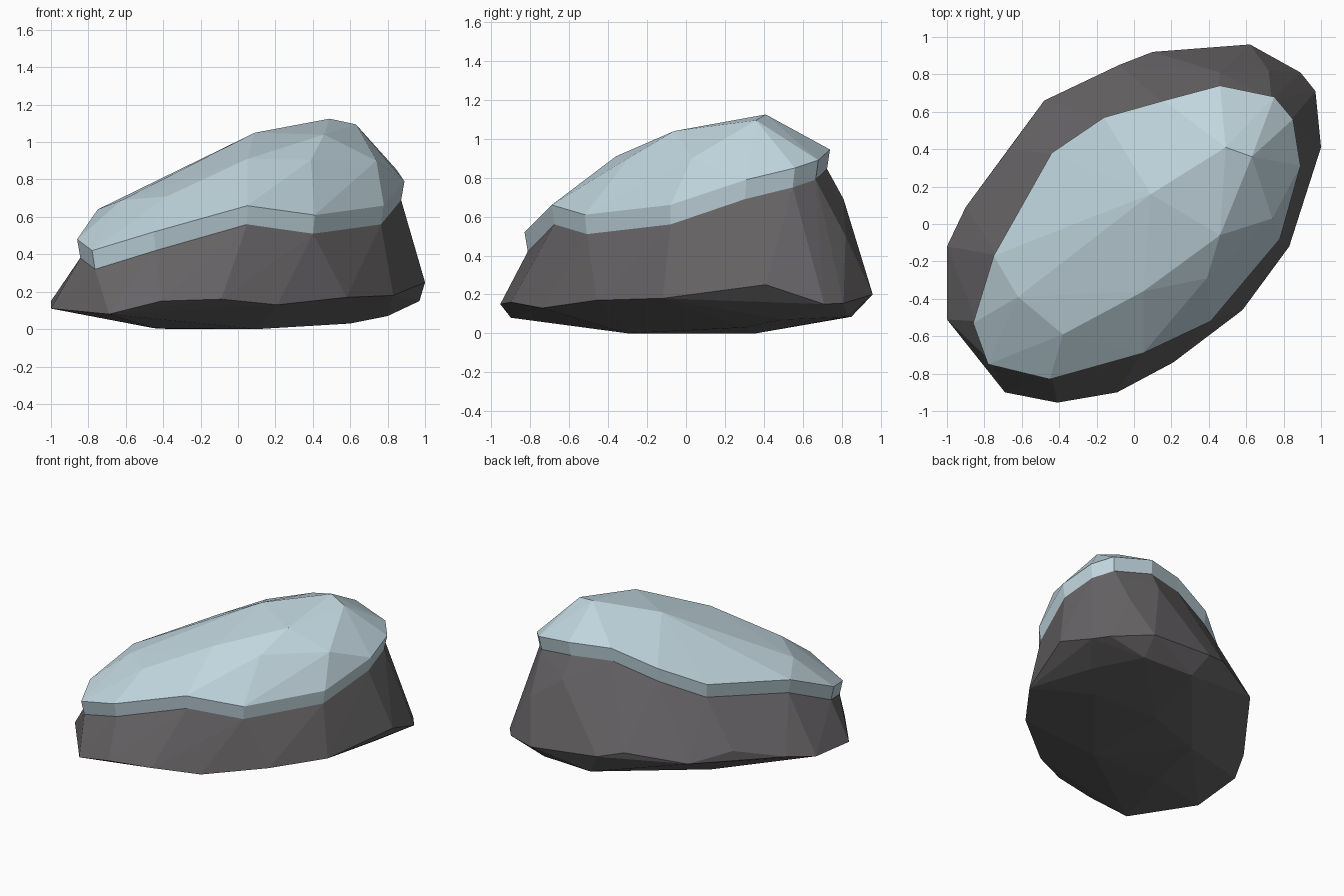
import bpy, bmesh
from mathutils import Vector
from mathutils.geometry import delaunay_2d_cdt

if "Cube" in bpy.data.objects:
    bpy.data.objects.remove(bpy.data.objects["Cube"])


def material(name, rgb):
    m = bpy.data.materials.new(name)
    m.diffuse_color = (*rgb, 1)
    m.use_nodes = True
    m.node_tree.nodes["Principled BSDF"].inputs["Base Color"].default_value = m.diffuse_color
    return m


def finish(bm, name, mat):
    me = bpy.data.meshes.new(name)
    bm.to_mesh(me)
    bm.free()
    me.materials.append(mat)
    ob = bpy.data.objects.new(name, me)
    bpy.context.collection.objects.link(ob)
    return ob


# Snow edge, counter-clockwise, and the crown points inside it
RIM = [(-.86, -.53, .48), (-.78, -.75, .42), (-.45, -.83, .52), (.05, -.69, .66),
       (.41, -.52, .61), (.78, -.08, .66), (.89, .31, .79), (.85, .56, .85),
       (.75, .68, .89), (.46, .74, .945), (.16, .66, .95), (-.16, .57, .85),
       (-.44, .38, .73), (-.75, -.17, .64)]
CROWN = [(.49, .41, 1.125), (.63, .36, 1.095), (.09, .16, 1.05), (.46, -.06, 1.04),
         (.05, -.36, .91), (.39, -.29, .905), (.74, .03, .9), (-.38, -.59, .71),
         (-.62, -.39, .69)]
LOWER = [(x * .98, y * .98, z - .1) for x, y, z in RIM]

# Rock: widest outline and underside
SKIRT = [(-1, -.12, .15), (-1, -.51, .11), (-.69, -.9, .08), (-.41, -.955, .15),
         (-.09, -.9, .16), (.21, -.74, .13), (.58, -.46, .17), (.83, -.12, .18),
         (1, .41, .25), (.97, .71, .15), (.89, .81, .155), (.62, .96, .2),
         (.1, .92, .25), (-.08, .85, .3), (-.48, .66, .25), (-.67, .4, .3), (-.9, .09, .2)]
BASE = [(-.45, -.28, .005), (.1, -.3, 0), (.1, .36, 0), (-.35, .2, 0),
        (.6, .3, .03), (.8, .5, .07), (.2, .85, .085), (.6, .83, .085)]
SHOULDER = [(.46, .81, .69), (.72, .82, .5)]

# Rock body
bm = bmesh.new()
for p in LOWER + SKIRT + BASE + SHOULDER:
    bm.verts.new(p)
res = bmesh.ops.convex_hull(bm, input=bm.verts[:])
bmesh.ops.delete(bm, geom=[v for v in bm.verts if not v.link_faces], context='VERTS')
bmesh.ops.recalc_face_normals(bm, faces=bm.faces[:])
finish(bm, "rock", material("dark grey stone", (.135, .128, .133)))

# Snow cap: triangulated crown over a short vertical band
pts = RIM + CROWN
n = len(RIM)
tris = delaunay_2d_cdt([Vector(p[:2]) for p in pts], [],
                       [list(range(n))], 1, 1e-5)[2]
bm = bmesh.new()
vs = [bm.verts.new(p) for p in pts]
for t in tris:
    bm.faces.new([vs[i] for i in t])


def flip_hollow_edges():
    """Turn any edge that dents the crown inwards."""
    for e in bm.edges[:]:
        if not e.is_valid or len(e.link_faces) != 2:
            continue
        a, b = e.verts
        c, d = [next(v for v in f.verts if v not in e.verts) for f in e.link_faces]
        f = e.link_faces[0]
        if f.normal.dot(d.co - a.co) <= 1e-4:
            continue
        cross = lambda p, q, r: (q.co - p.co).xy.cross((r.co - p.co).xy)
        if cross(c, d, a) * cross(c, d, b) < -1e-4:
            new = bmesh.utils.edge_rotate(e, True)
            if new:
                for g in new.link_faces:
                    g.normal_update()


for _ in range(6):
    bm.normal_update()
    flip_hollow_edges()
low = [bm.verts.new(p) for p in LOWER]
for i in range(n):
    j = (i + 1) % n
    bm.faces.new((vs[i], low[i], low[j], vs[j]))
bmesh.ops.recalc_face_normals(bm, faces=bm.faces[:])
if sum(f.normal.z * f.calc_area() for f in bm.faces) < 0:
    bmesh.ops.reverse_faces(bm, faces=bm.faces[:])
finish(bm, "snow_cap", material("pale blue snow", (.53, .67, .73)))
